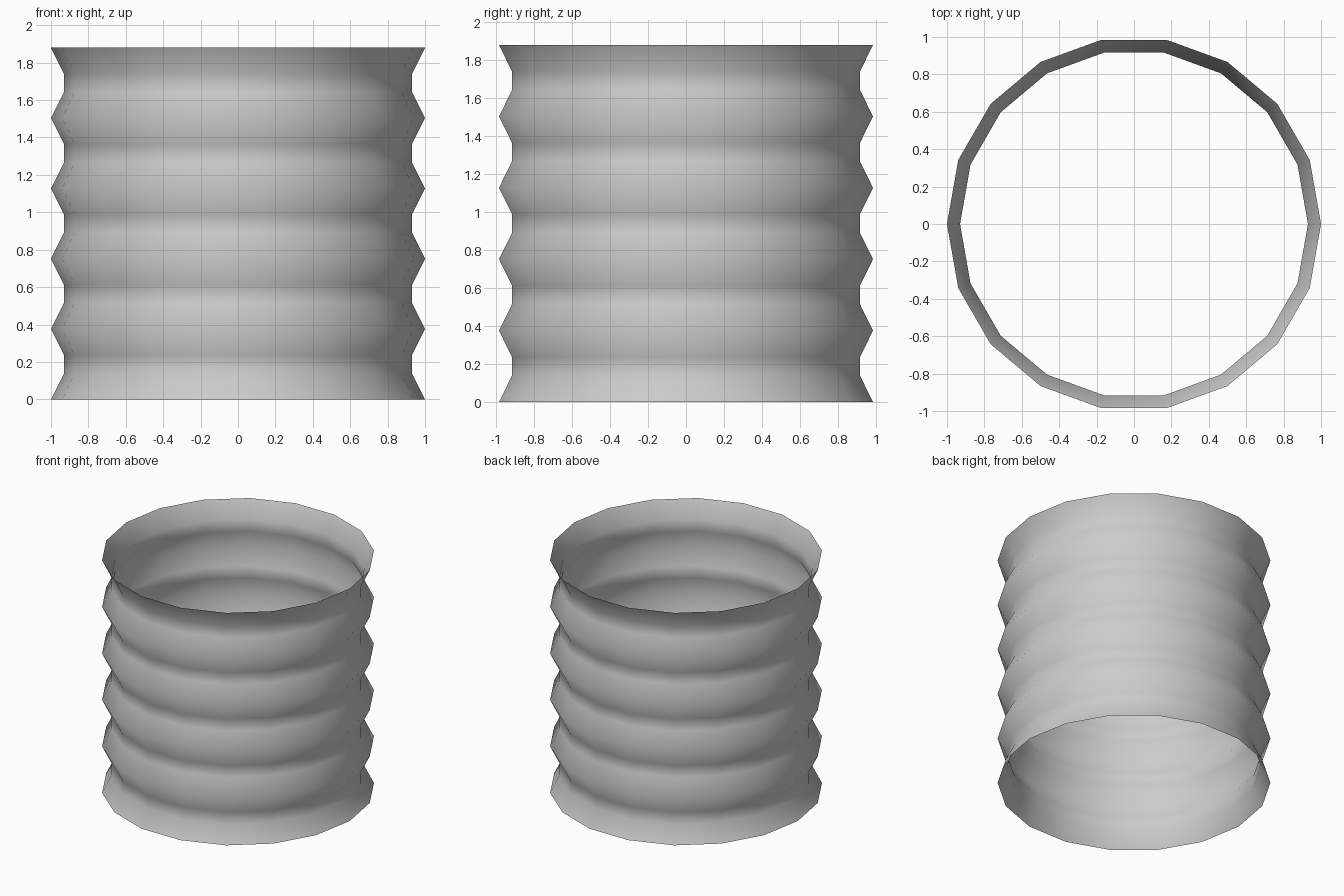
import bpy, bmesh
from math import cos, sin, tau

if "Cube" in bpy.data.objects:
    bpy.data.objects.remove(bpy.data.objects["Cube"])

SIDES, RIBS, PITCH = 18, 5, 0.376
OUTER, INNER = 1.0, 0.93

# Bellows profile: ridge, then a short flat valley, repeated up the tube
profile = []
for i in range(RIBS):
    z = i * PITCH
    profile += [(OUTER, z), (INNER, z + 0.14), (INNER, z + 0.236)]
profile.append((OUTER, RIBS * PITCH))

# Open thin-walled tube made by sweeping the profile round z
bm = bmesh.new()
rings = [[bm.verts.new((r * cos(tau * k / SIDES), r * sin(tau * k / SIDES), z))
          for k in range(SIDES)] for r, z in profile]
for low, high in zip(rings, rings[1:]):
    for k in range(SIDES):
        n = (k + 1) % SIDES
        bm.faces.new((low[k], low[n], high[n], high[k])).smooth = True

mesh = bpy.data.meshes.new("corrugated_tube")
bm.to_mesh(mesh)
bm.free()
bpy.context.collection.objects.link(bpy.data.objects.new("corrugated_tube", mesh))
